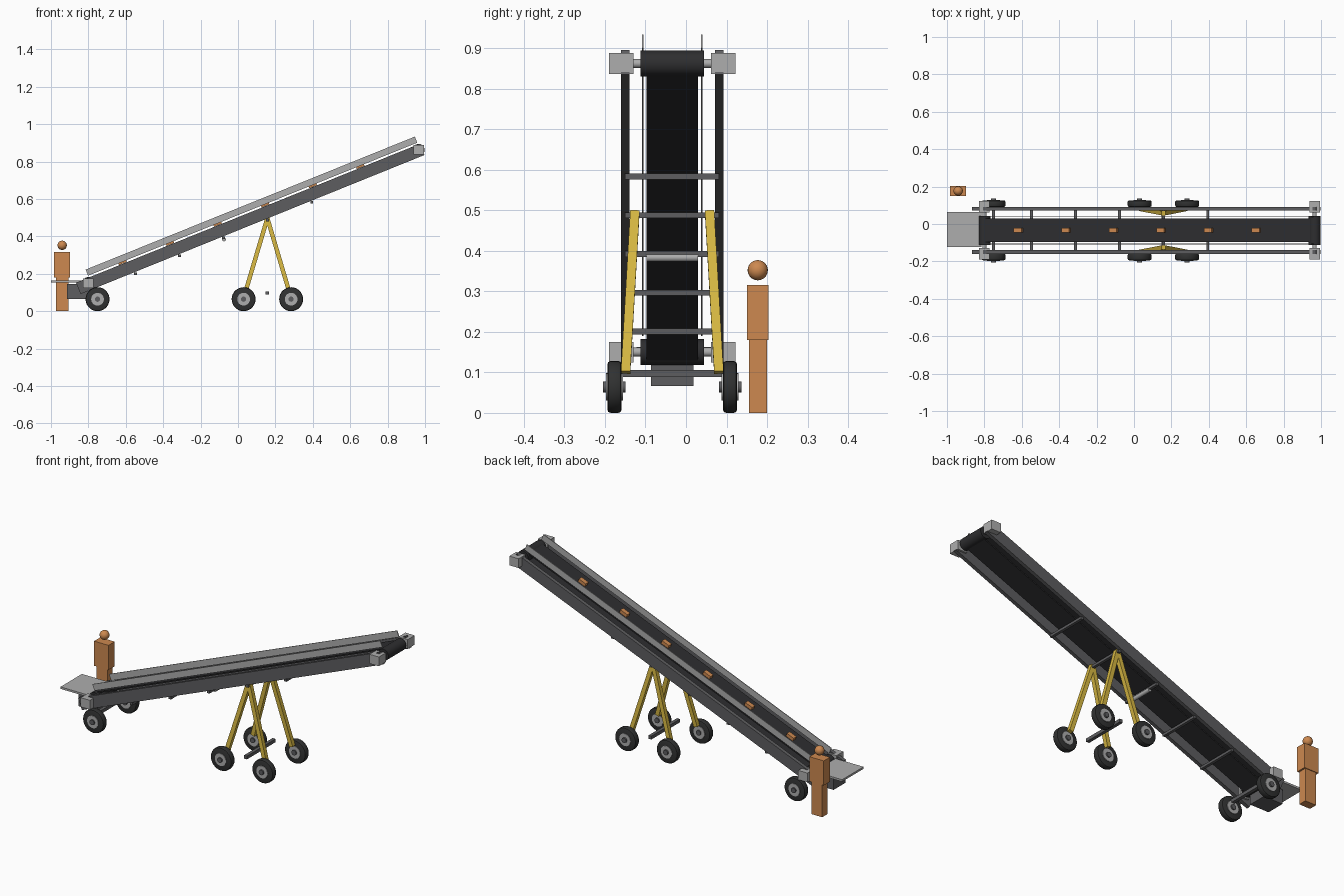
import bpy, bmesh, math
from mathutils import Vector, Matrix

if "Cube" in bpy.data.objects:
    bpy.data.objects.remove(bpy.data.objects["Cube"])

YC = -0.034                      # centre line of the machine
TILT = math.radians(22)
SLOPE = Matrix.Rotation(-TILT, 4, 'Y')


def mat(name, col):
    m = bpy.data.materials.new(name)
    m.diffuse_color = (*col, 1)
    m.use_nodes = True
    m.node_tree.nodes["Principled BSDF"].inputs["Base Color"].default_value = m.diffuse_color
    return m


STEEL = mat("dark_steel", (0.11, 0.11, 0.115))
LIGHT = mat("light_grey", (0.42, 0.42, 0.42))
BELT = mat("belt_black", (0.027, 0.027, 0.029))
TYRE = mat("tyre_rubber", (0.03, 0.031, 0.031))
YELLOW = mat("yellow_paint", (0.68, 0.48, 0.055))
ORANGE = mat("orange_brown", (0.61, 0.25, 0.08))


def finish(name, bm, material, matrix, smooth=False):
    me = bpy.data.meshes.new(name)
    bm.transform(matrix)
    bmesh.ops.recalc_face_normals(bm, faces=bm.faces)
    bm.to_mesh(me)
    bm.free()
    me.materials.append(material)
    ob = bpy.data.objects.new(name, me)
    bpy.context.collection.objects.link(ob)
    if smooth:
        bpy.context.view_layer.objects.active = ob
        ob.select_set(True)
        bpy.ops.object.shade_smooth_by_angle(angle=math.radians(35))
        ob.select_set(False)
    return ob


def box(name, centre, size, material, rot=Matrix.Identity(4)):
    bm = bmesh.new()
    bmesh.ops.create_cube(bm, size=1)
    return finish(name, bm, material,
                  Matrix.Translation(centre) @ rot @ Matrix.Diagonal((*size, 1)))


def span(name, x, y, z, material):
    """Box given by its limits on each axis."""
    lim = (x, y, z)
    return box(name, [(a + b) / 2 for a, b in lim], [b - a for a, b in lim], material)


def cyl_y(name, x, z, r, y0, y1, material, bevel=0, seg=28):
    """Cylinder lying along y, with optional rounded rims."""
    bm = bmesh.new()
    bmesh.ops.create_cone(bm, cap_ends=True, segments=seg, radius1=r, radius2=r,
                          depth=abs(y1 - y0))
    if bevel:
        rim = [e for e in bm.edges if abs(e.verts[0].co.z - e.verts[1].co.z) < 1e-6]
        bmesh.ops.bevel(bm, geom=rim, offset=bevel, segments=2, affect='EDGES', profile=0.5)
    m = Matrix.Translation((x, (y0 + y1) / 2, z)) @ Matrix.Rotation(math.pi / 2, 4, 'X')
    return finish(name, bm, material, m, True)


def sloped(name, a, b, y, width, depth, material):
    """Rectangular beam between two points of the side plane."""
    (x0, z0), (x1, z1) = a, b
    return box(name, ((x0 + x1) / 2, y, (z0 + z1) / 2),
               (math.hypot(x1 - x0, z1 - z0), width, depth), material, SLOPE)


def strut(name, a, b, t, material):
    """Square bar between two points."""
    a, b = Vector(a), Vector(b)
    d = b - a
    zax = d.normalized()
    yax = Vector((0, 1, 0))
    xax = yax.cross(zax).normalized()
    yax = zax.cross(xax)
    rot = Matrix((xax, yax, zax)).transposed().to_4x4()
    return box(name, (a + b) / 2, (t, t, d.length), material, rot)


TAIL, HEAD = (-0.80, 0.150), (0.966, 0.862)


def offset(p, n, along=0):
    return (p[0] - n * math.sin(TILT) + along * math.cos(TILT),
            p[1] + n * math.cos(TILT) + along * math.sin(TILT))


# Belt runs and end rollers
for label, n in (("upper", 0.024), ("lower", -0.024)):
    sloped(f"belt_{label}_run", offset(TAIL, n), offset(HEAD, n), YC, 0.127, 0.007, BELT)
for label, (x, z) in (("tail", TAIL), ("head", HEAD)):
    cyl_y(f"{label}_roller", x, z, 0.032, YC - 0.078, YC + 0.078, BELT)
    cyl_y(f"{label}_shaft", x, z, 0.011, YC - 0.11, YC + 0.11, LIGHT, seg=16)

# Parts repeated on both sides
for side, s in (("near", -1), ("far", 1)):
    sloped(f"{side}_rail", (-0.854, 0.122), (0.985, 0.865), YC + s * 0.116, 0.02, 0.065, STEEL)
    sloped(f"{side}_skirt", (-0.808, 0.206), (0.952, 0.917), YC + s * 0.073, 0.004, 0.035, LIGHT)
    for label, (x, z) in (("tail", TAIL), ("head", HEAD)):
        box(f"{side}_{label}_bearing", (x, YC + s * 0.126, z), (0.057, 0.061, 0.051), LIGHT)

    # Spread legs of the undercarriage
    for k, d in (("rear", -1), ("front", 1)):
        strut(f"{side}_{k}_leg", (0.157, YC + s * 0.092, 0.497),
              (0.157 + d * 0.118, YC + s * 0.115, 0.10), 0.023, YELLOW)

    # Wheels with discs and hubs
    for k, x in (("tail", -0.751), ("rear", 0.030), ("front", 0.284)):
        def y(v):
            return YC + s * v
        cyl_y(f"{side}_{k}_tyre", x, 0.064, 0.064, y(0.125), y(0.160), TYRE, 0.008)
        cyl_y(f"{side}_{k}_wheel_disc", x, 0.064, 0.034, y(0.122), y(0.163), LIGHT)
        cyl_y(f"{side}_{k}_hub", x, 0.064, 0.014, y(0.115), y(0.171), STEEL, seg=16)

# Axle bars and cross members
for k, x in (("tail", -0.751), ("leg", 0.157)):
    box(f"{k}_axle_bar", (x, YC, 0.097), (0.018, 0.25, 0.018), STEEL)
for i in range(5):
    box(f"cross_member_{i + 1}", (-0.548 + i * 0.2355, YC, 0.201 + i * 0.0955),
        (0.015, 0.232, 0.014), STEEL)
cyl_y("return_roller", -0.075, 0.383, 0.010, YC - 0.063, YC + 0.063, LIGHT, seg=16)

# Feed end: lower box and loading plate
span("feed_box", (-0.915, -0.80), (YC - 0.052, YC + 0.052), (0.066, 0.145), STEEL)
span("loading_plate", (-1.0, -0.815), (-0.122, 0.065), (0.152, 0.163), LIGHT)

# Parcels riding on the belt
for i in range(6):
    x = -0.619 + i * 0.2543
    z = TAIL[1] + (x - TAIL[0]) * math.tan(TILT) + 0.040
    box(f"parcel_{i + 1}", (x, YC, z), (0.045, 0.025, 0.018), ORANGE, SLOPE)

# Standing worker
span("worker_legs", (-0.973, -0.906), (0.155, 0.200), (0.0, 0.18), ORANGE)
span("worker_torso", (-0.985, -0.897), (0.150, 0.204), (0.18, 0.316), ORANGE)
bm = bmesh.new()
bmesh.ops.create_uvsphere(bm, u_segments=20, v_segments=12, radius=0.025)
finish("worker_head", bm, ORANGE, Matrix.Translation((-0.94, 0.177, 0.352)), True)
